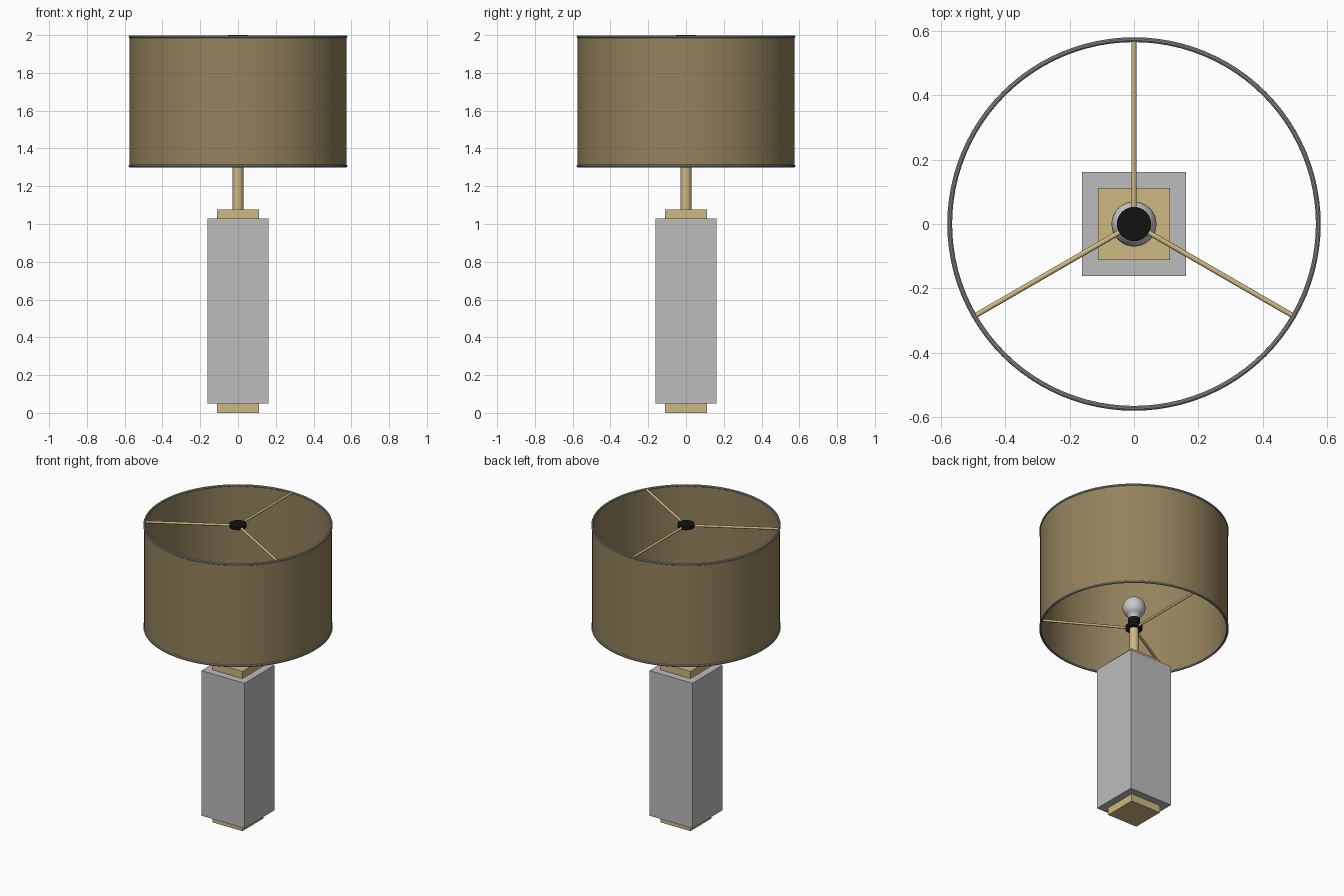
import bpy, math

if "Cube" in bpy.data.objects:
    bpy.data.objects.remove(bpy.data.objects["Cube"])


def srgb(*c):
    return tuple(((v / 255 + 0.055) / 1.055) ** 2.4 if v > 10 else v / 255 / 12.92 for v in c) + (1.0,)


def material(name, *c):
    m = bpy.data.materials.new(name)
    m.diffuse_color = srgb(*c)
    m.use_nodes = True
    m.node_tree.nodes["Principled BSDF"].inputs["Base Color"].default_value = m.diffuse_color
    return m


brass = material("brass", 206, 185, 130)
stone = material("grey_stone", 188, 188, 188)
fabric = material("brown_fabric", 148, 130, 92)
trim = material("silver_trim", 150, 152, 152)
black = material("black_plastic", 18, 18, 18)
glass = material("bulb_glass", 200, 200, 200)


def finish(name, mat, smooth=True):
    ob = bpy.context.object
    ob.name = name
    ob.data.materials.append(mat)
    if smooth:
        bpy.ops.object.shade_smooth_by_angle(angle=math.radians(35))
    return ob


def box(name, width, z0, z1, mat):
    bpy.ops.mesh.primitive_cube_add(size=1, location=(0, 0, (z0 + z1) / 2))
    bpy.context.object.scale = (width, width, z1 - z0)
    bpy.ops.object.transform_apply(location=False, rotation=False, scale=True)
    return finish(name, mat, False)


def cylinder(name, r, z0, z1, mat):
    bpy.ops.mesh.primitive_cylinder_add(vertices=32, radius=r, depth=z1 - z0,
                                        location=(0, 0, (z0 + z1) / 2))
    return finish(name, mat)


def lathe(name, profile, mat, segs=96, closed=False):
    """Revolve (radius, z) points around the z axis."""
    n = len(profile)
    verts = [(r * math.cos(2 * math.pi * s / segs), r * math.sin(2 * math.pi * s / segs), z)
             for s in range(segs) for r, z in profile]
    faces = []
    for s in range(segs):
        a, b = s * n, (s + 1) % segs * n
        for i in range(n if closed else n - 1):
            j = (i + 1) % n
            faces.append((a + i, b + i, b + j, a + j))
    if not closed:
        faces.append([s * n for s in reversed(range(segs))])
        faces.append([s * n + n - 1 for s in range(segs)])
    me = bpy.data.meshes.new(name)
    me.from_pydata(verts, [], faces)
    ob = bpy.data.objects.new(name, me)
    bpy.context.collection.objects.link(ob)
    bpy.ops.object.select_all(action='DESELECT')
    ob.select_set(True)
    bpy.context.view_layer.objects.active = ob
    return finish(name, mat)


# Square column between two brass plates
box("base_plate", 0.224, 0.0, 0.05, brass)
box("column", 0.321, 0.05, 1.028, stone)
box("top_plate", 0.224, 1.028, 1.076, brass)

# Stem, socket and bulb
cylinder("stem", 0.029, 1.076, 1.302, brass)
cylinder("socket", 0.036, 1.31, 1.375, black)
bulb = [(0.032, 1.37), (0.035, 1.385), (0.045, 1.402)]
for k in range(13):
    a = math.radians(-40 + 128 * k / 12)
    bulb.append((0.07 * math.cos(a), 1.452 + 0.07 * math.sin(a)))
lathe("bulb", bulb, glass, 32)

# Drum shade: thin walled tube
lathe("shade", [(0.567, 1.304), (0.574, 1.304), (0.574, 1.995), (0.567, 1.995)], fabric, closed=True)

# Trim rings, hubs and spokes at both ends of the shade
for label, z_ring, z_hub, z_spoke in (("lower", 1.307, 1.311, 1.308), ("upper", 1.991, 1.99, 1.989)):
    bpy.ops.mesh.primitive_torus_add(major_segments=96, minor_segments=10, major_radius=0.5715,
                                     minor_radius=0.0075, location=(0, 0, z_ring))
    finish(label + "_trim_ring", trim)
    cylinder(label + "_hub", 0.053, z_hub - 0.01, z_hub + 0.01, black)
    for i, deg in enumerate((90, 210, 330)):
        a = math.radians(deg)
        r = (0.04 + 0.57) / 2
        bpy.ops.mesh.primitive_cylinder_add(vertices=12, radius=0.008, depth=0.53,
                                            location=(r * math.cos(a), r * math.sin(a), z_spoke),
                                            rotation=(0, math.pi / 2, a))
        finish(f"{label}_spoke_{i + 1}", brass)
